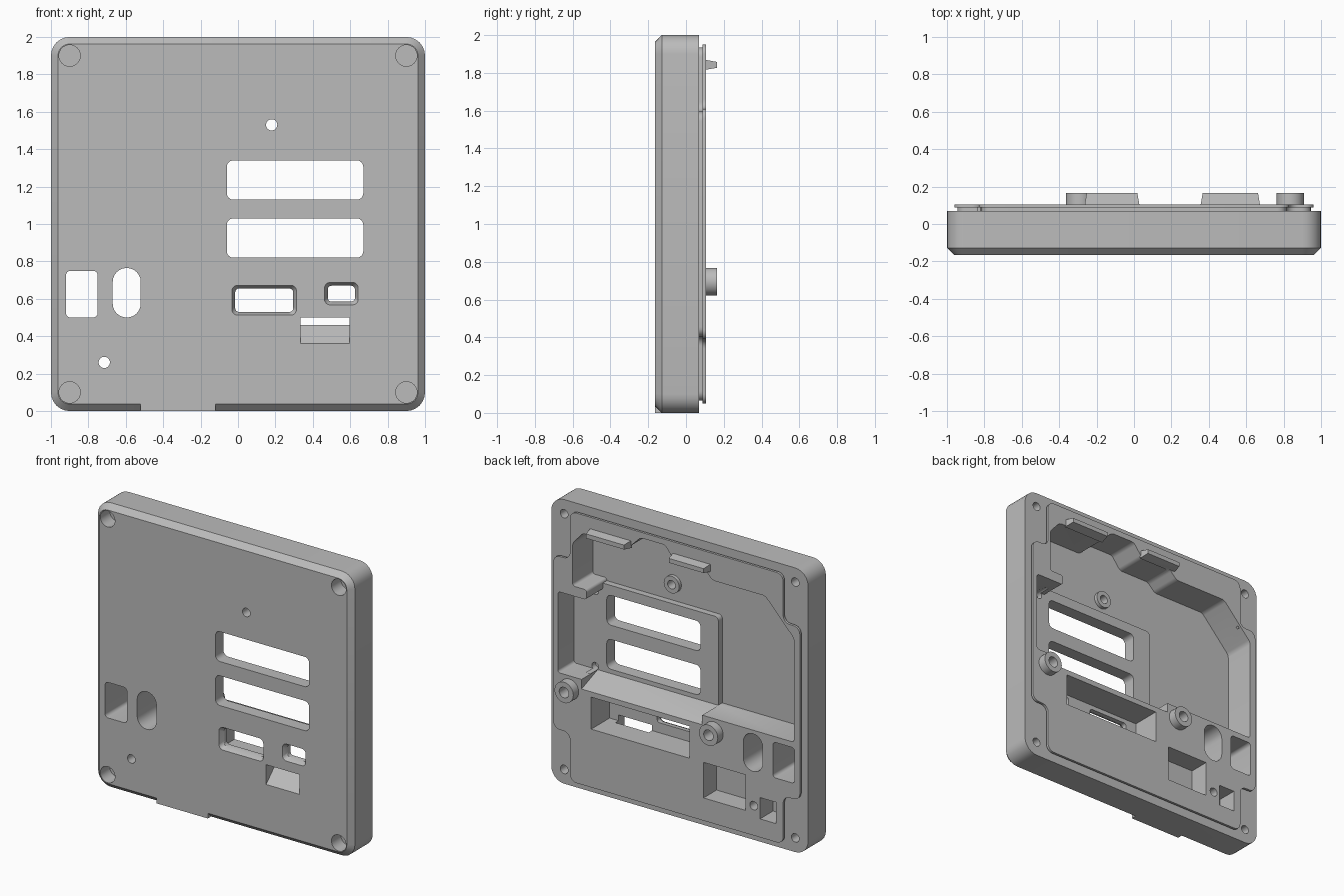
import bpy, bmesh, math

cube = bpy.data.objects.get("Cube")
if cube:
    bpy.data.objects.remove(cube, do_unlink=True)

grey = bpy.data.materials.new("plain grey")
grey.use_nodes = True
grey.diffuse_color = (0.5, 0.5, 0.5, 1)
grey.node_tree.nodes["Principled BSDF"].inputs["Base Color"].default_value = (0.5, 0.5, 0.5, 1)

FRONT, DECK, RIM, FLOOR, PLATE = -0.165, 0.07, 0.105, -0.12, -0.075


def prism(name, pts, y0, y1, radius=0.0, taper=0.0, chamfer=0.0):
    """Outline in x, z extruded from y0 to y1; corners rounded, far end drawn in by taper."""
    bm = bmesh.new()
    face = bm.faces.new([bm.verts.new((x, y0, z)) for x, z in pts])
    if radius:
        bmesh.ops.bevel(bm, geom=bm.verts[:], offset=radius, segments=6,
                        profile=0.5, affect='VERTICES', clamp_overlap=True)
    face = bm.faces[:][0]
    ext = bmesh.ops.extrude_face_region(bm, geom=[face])
    moved = [v for v in ext["geom"] if isinstance(v, bmesh.types.BMVert)]
    cx = sum(v.co.x for v in moved) / len(moved)
    cz = sum(v.co.z for v in moved) / len(moved)
    for v in moved:
        v.co.y = y1
        v.co.x -= math.copysign(taper, v.co.x - cx)
        v.co.z -= math.copysign(taper, v.co.z - cz)
    if chamfer:
        edges = [e for e in bm.edges if all(abs(v.co.y - y0) < 1e-5 for v in e.verts)]
        bmesh.ops.bevel(bm, geom=edges, offset=chamfer, segments=1,
                        profile=0.5, affect='EDGES')
    bmesh.ops.recalc_face_normals(bm, faces=bm.faces[:])
    mesh = bpy.data.meshes.new(name)
    bm.to_mesh(mesh)
    bm.free()
    ob = bpy.data.objects.new(name, mesh)
    bpy.context.collection.objects.link(ob)
    mesh.materials.append(grey)
    return ob


def rect(x0, x1, z0, z1):
    return [(x0, z0), (x1, z0), (x1, z1), (x0, z1)]


def disc(x, z, r, n=32):
    return [(x + r * math.cos(2 * math.pi * i / n), z + r * math.sin(2 * math.pi * i / n))
            for i in range(n)]


def combine(op, tool):
    mod = shell.modifiers.new("join", 'BOOLEAN')
    mod.operation = op
    mod.solver = 'EXACT'
    mod.object = tool
    bpy.context.view_layer.objects.active = shell
    bpy.ops.object.modifier_apply(modifier=mod.name)
    bpy.data.objects.remove(tool, do_unlink=True)


def add(*args, **kw):
    combine('UNION', prism("part", *args, **kw))


def cut(*args, **kw):
    combine('DIFFERENCE', prism("cutter", *args, **kw))


def stepped(g):
    """Back plateau outline, narrowed beside the four corner screws."""
    half = [(0.83 - g, 0.05 + g), (0.83 - g, 0.39 + g), (0.96 - g, 0.39 + g)]
    right = half + [(x, 2 - z) for x, z in reversed(half)]
    return right + [(-x, z) for x, z in reversed(right)]


# Main shell with a chamfered front, plain tab at the bottom
shell = prism("front_shell", rect(-1, 1, 0, 2), FRONT, DECK, radius=0.1, chamfer=0.037)
add(rect(-0.52, -0.12, 0, 0.08), FRONT, -0.08)

# Back plateau: narrow neck for the seal groove, wider cap
add(stepped(0.015), 0.04, 0.092, radius=0.05)
add(stepped(0), 0.088, RIM, radius=0.05)

# Large pocket with its stepped outline
cut([(-0.915, 0.79), (0.925, 0.79), (0.925, 1.36), (0.70, 1.36), (0.70, 1.43),
     (0.81, 1.43), (0.81, 1.73), (0.73, 1.82), (0.37, 1.82), (0.28, 1.91),
     (0.09, 1.91), (0.02, 1.82), (-0.22, 1.82), (-0.28, 1.76), (-0.69, 1.76),
     (-0.915, 1.52)], FLOOR, 0.3, radius=0.02)

# Raised display plate and standoff inside the pocket
add(rect(-0.2, 0.94, 0.77, 1.41), FLOOR - 0.02, PLATE, radius=0.03)
add(disc(0.18, 1.53, 0.06), FLOOR - 0.02, -0.095)
cut(disc(0.18, 1.53, 0.03), -0.3, 0)

# Sloped lower edge of the pocket, between the two bosses
wedge = prism("cutter", rect(-0.2, 0.74, 0.79, 0.9), PLATE, RIM + 0.02)
for v in wedge.data.vertices:
    if v.co.y > 0 and v.co.z < 0.8:
        v.co.z = 0.715
combine('DIFFERENCE', wedge)

# Two display windows, flared at the back
for z in (0.82, 1.13):
    cut(rect(-0.06, 0.67, z, z + 0.21), -0.3, 0, radius=0.035)
    cut(rect(-0.06, 0.67, z, z + 0.21), PLATE - 0.025, PLATE + 0.005, radius=0.035, taper=-0.025)
for z in (0.81, 1.34):
    cut(disc(0.76, z, 0.026), PLATE - 0.04, 0)

# Connector pocket at the back and its two flared front openings
cut(rect(-0.1, 0.665, 0.46, 0.685), -0.1, 0.3)
for x0, x1, z0, z1 in ((-0.035, 0.315, 0.51, 0.675), (0.46, 0.645, 0.565, 0.69)):
    cut(rect(x0, x1, z0, z1), FRONT - 0.005, FRONT + 0.035, radius=0.03, taper=0.02)
    cut(rect(x0 + 0.02, x1 - 0.02, z0 + 0.02, z1 - 0.02), -0.2, -0.05, radius=0.02)

# Ramped slot below the connectors
ramp = prism("cutter", rect(0.335, 0.595, 0.36, 0.5), FRONT - 0.001, -0.06)
for v in ramp.data.vertices:
    if v.co.y > -0.1 and v.co.z < 0.4:
        v.co.z = 0.465
combine('DIFFERENCE', ramp)

# Socket and oval holes straight through
cut(rect(-0.92, -0.75, 0.5, 0.75), -0.3, 0.3, radius=0.025)
cut(rect(-0.67, -0.52, 0.5, 0.765), -0.3, 0.3, radius=0.0745)

# Small back pockets, pin hole and blind hole
cut(rect(-0.535, -0.21, 0.21, 0.46), -0.04, 0.3)
cut(rect(-0.775, -0.65, 0.18, 0.33), -0.04, 0.3)
cut(disc(-0.715, 0.26, 0.03), -0.3, 0)
cut(disc(-0.60, 0.26, 0.03), 0, 0.3)

# Corner screws: wide recess at the front, narrow hole at the back
for x in (-0.9, 0.9):
    for z in (0.1, 1.9):
        cut(disc(x, z, 0.057), -0.3, -0.06)
        cut(disc(x, z, 0.03), 0, 0.3)

# Two bored bosses and two locating ribs on the plateau
for x in (-0.29, 0.835):
    add(disc(x, 0.695, 0.073), 0.08, 0.165)
    cut(disc(x, 0.695, 0.037), 0.03, 0.3)
for x0, x1 in ((-0.265, 0.03), (0.355, 0.675)):
    add(rect(x0, x1, 1.815, 1.87), 0.095, 0.165, taper=0.012)

# Smooth rounded corners, sharp edges kept
shell.data.materials.clear()
shell.data.materials.append(grey)
for p in shell.data.polygons:
    p.material_index = 0
bpy.ops.object.select_all(action='DESELECT')
shell.select_set(True)
bpy.context.view_layer.objects.active = shell
bpy.ops.object.shade_smooth_by_angle(angle=math.radians(30))
